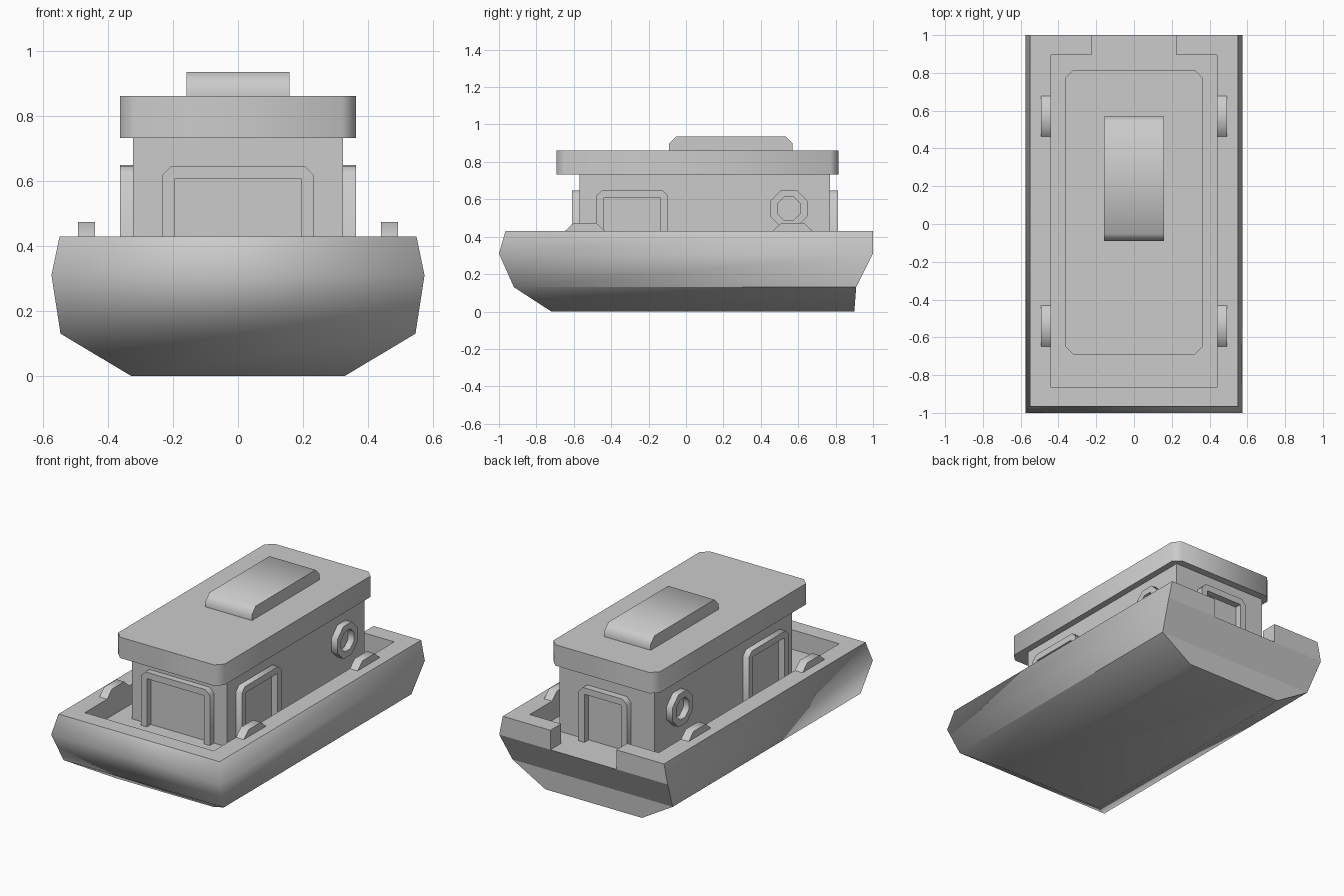
import bpy, bmesh
from math import radians, cos, sin, pi

if "Cube" in bpy.data.objects:
    bpy.data.objects.remove(bpy.data.objects["Cube"])


def finish(name, bm, keep_sharp=None, keep_soft=None):
    """Smooth shading with sharp creases, then make the object."""
    bmesh.ops.recalc_face_normals(bm, faces=bm.faces[:])
    for f in bm.faces:
        f.smooth = True
    for e in bm.edges:
        soft = len(e.link_faces) == 2 and e.calc_face_angle() < radians(50)
        if keep_sharp and keep_sharp(e):
            soft = False
        if keep_soft and keep_soft(e):
            soft = True
        e.smooth = soft
    me = bpy.data.meshes.new(name)
    bm.to_mesh(me)
    bm.free()
    ob = bpy.data.objects.new(name, me)
    bpy.context.collection.objects.link(ob)
    return ob


def prism(name, pts, place, d0, d1):
    """Extrude a flat outline from depth d0 to d1."""
    bm = bmesh.new()
    a = [bm.verts.new(place(u, v, d0)) for u, v in pts]
    b = [bm.verts.new(place(u, v, d1)) for u, v in pts]
    bm.faces.new(a)
    bm.faces.new(b)
    n = len(pts)
    for i in range(n):
        j = (i + 1) % n
        bm.faces.new((a[i], a[j], b[j], b[i]))
    return finish(name, bm)


def ring(name, outer, inner, place, d0, d1):
    """Closed ring between two outlines with equal point counts."""
    bm = bmesh.new()
    loops = [[bm.verts.new(place(u, v, d)) for u, v in pts]
             for pts, d in ((outer, d0), (outer, d1), (inner, d1), (inner, d0))]
    n = len(outer)
    for k in range(4):
        p, q = loops[k], loops[(k + 1) % 4]
        for i in range(n):
            j = (i + 1) % n
            bm.faces.new((p[i], p[j], q[j], q[i]))
    return finish(name, bm)


def along_z(u, v, d): return (u, v, d)
def along_y(u, v, d): return (u, d, v)
def along_x(u, v, d): return (d, u, v)


def chamfered(x0, x1, y0, y1, c):
    return [(x0 + c, y0), (x1 - c, y0), (x1, y0 + c), (x1, y1 - c),
            (x1 - c, y1), (x0 + c, y1), (x0, y1 - c), (x0, y0 + c)]


DECK, RIM = 0.31, 0.43

# Hull: four lofted levels, with a walled deck and a gap in the stern
bm = bmesh.new()
levels = []
for z, w, front, back in ((0, 0.33, -0.72, 0.90), (0.13, 0.547, -0.92, 0.91),
                          (DECK, 0.575, -1, 1), (RIM, 0.55, -0.965, 1)):
    levels.append([bm.verts.new((x, y, z)) for x, y in (
        (-w, front), (w, front), (w, back), (0.225, back), (-0.225, back), (-w, back))])
bm.faces.new(levels[0])
for k in range(3):
    p, q = levels[k], levels[k + 1]
    for i in range(6):
        if k == 2 and i == 3:
            continue
        j = (i + 1) % 6
        bm.faces.new((p[i], p[j], q[j], q[i]))
path = ((0.225, 0.895), (0.44, 0.895), (0.44, -0.865),
        (-0.44, -0.865), (-0.44, 0.895), (-0.225, 0.895))
low = [levels[2][3]] + [bm.verts.new((x, y, DECK)) for x, y in path] + [levels[2][4]]
top = [levels[3][3]] + [bm.verts.new((x, y, RIM)) for x, y in path] + [levels[3][4]]
for i in range(7):
    bm.faces.new((low[i], low[i + 1], top[i + 1], top[i]))
bm.faces.new(low)
bm.faces.new([levels[3][i] for i in (5, 0, 1, 2)] + top)
finish("hull", bm,
       keep_sharp=lambda e: all(v.co.y > 0.88 for v in e.verts),
       keep_soft=lambda e: all(v.co.y < -0.7 and abs(v.co.x) > 0.3 for v in e.verts)
       and abs(e.verts[0].co.z - e.verts[1].co.z) > 0.05
       and abs(e.verts[0].co.x) != 0.44 and max(v.co.y for v in e.verts) < -0.7
       and min(abs(v.co.x) for v in e.verts) != max(abs(v.co.x) for v in e.verts))

# Cabin, roof and roof hatch
prism("cabin", [(-0.323, -0.57), (0.323, -0.57), (0.323, 0.77), (-0.323, 0.77)],
      along_z, DECK, 0.735)
prism("roof", chamfered(-0.363, 0.363, -0.692, 0.815, 0.042), along_z, 0.733, 0.862)
prism("roof_hatch", [(-0.09, 0.86), (0.57, 0.86), (0.57, 0.898), (0.532, 0.937),
                     (-0.052, 0.937), (-0.09, 0.898)], along_x, -0.158, 0.158)


# Door and window frames: open at the deck, chamfered top corners
def frame(name, c, w, place, d0, d1):
    t, h, b = 0.04, 0.647, 0.03
    o, i = w, w - t
    pts = [(-o, DECK), (-o, h - b), (-o + b, h), (o - b, h), (o, h - b), (o, DECK),
           (i, DECK), (i, h - t), (-i, h - t), (-i, DECK)]
    prism(name, [(c + u, v) for u, v in pts], place, d0, d1)


frame("front_window_frame", 0, 0.235, along_y, -0.61, -0.57)
frame("back_door_frame", 0, 0.165, along_y, 0.77, 0.812)


def octagon(r):
    R = r / cos(pi / 8)
    return [(0.55 + R * cos(pi / 8 + k * pi / 4), 0.55 + R * sin(pi / 8 + k * pi / 4))
            for k in range(8)]


# Side doors, portholes and rail cleats, on both sides
for side, s in (("right", 1), ("left", -1)):
    frame(side + "_door_frame", -0.288, 0.193, along_x, s * 0.323, s * 0.363)
    ring(side + "_porthole", octagon(0.1), octagon(0.062), along_x, s * 0.323, s * 0.363)
    for end, y in (("front", -0.54), ("back", 0.57)):
        prism(f"{end}_{side}_cleat",
              [(y - 0.108, RIM), (y + 0.108, RIM), (y + 0.06, 0.474), (y - 0.06, 0.474)],
              along_x, s * 0.44, s * 0.493)
